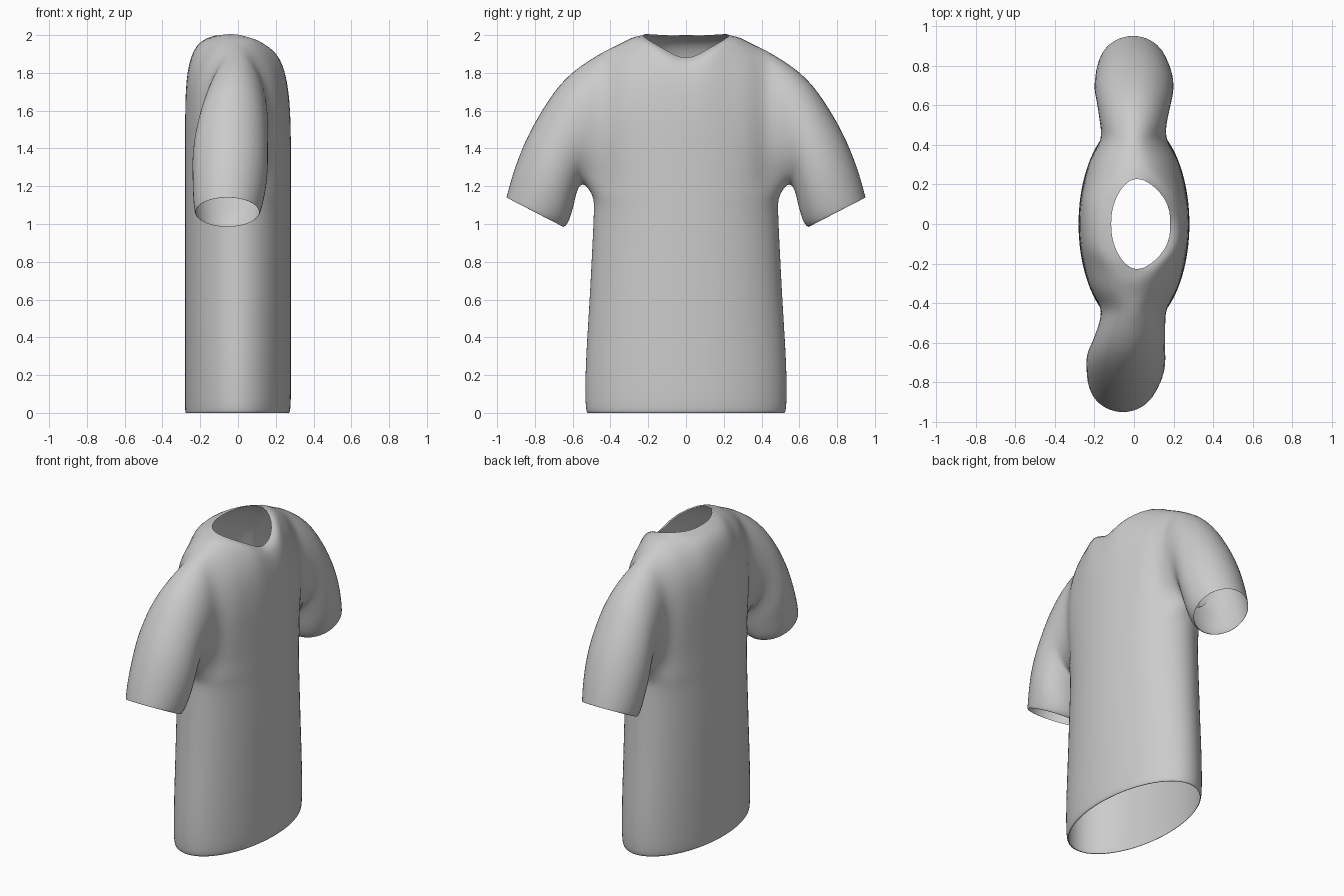
import bpy, bmesh
from math import sin, cos, pi, radians, sqrt
from mathutils import Vector

if "Cube" in bpy.data.objects:
    bpy.data.objects.remove(bpy.data.objects["Cube"])

bm = bmesh.new()


def skin(rows):
    """Quad faces between neighbouring rows of points."""
    vs = [[bm.verts.new(p) for p in r] for r in rows]
    for a, b in zip(vs, vs[1:]):
        for i in range(len(a) - 1):
            bm.faces.new((a[i], a[i + 1], b[i + 1], b[i]))


# Sleeve rings: lower point (y, z), upper point (y, z), half depth, x shift of right and left sleeve
SLEEVE = [
    ((.535, 1.205), (.50, 1.872), .170, -.003, -.012),
    ((.570, 1.190), (.635, 1.770), .185, 0, -.028),
    ((.588, 1.130), (.755, 1.610), .198, 0, -.040),
    ((.603, 1.070), (.848, 1.440), .197, 0, -.043),
    ((.622, 1.015), (.912, 1.275), .187, -.003, -.050),
    ((.640, .990), (.945, 1.160), .175, -.005, -.055),
    ((.650, .985), (.950, 1.140), .168, -.005, -.056),
]
# Torso rings: z, half width, front depth, back depth
TORSO = [(0, .515, .265, .275), (.035, .53, .278, .28), (.25, .53, .28, .28), (.55, .513, .28, .28),
         (.85, .497, .28, .28), (1.06, .488, .28, .28), (1.15, .497, .28, .28)]
# Neckline and shoulder ridge, from the centre outwards
TOP_FRONT = [(.182, 0, 1.88), (.152, .13, 1.935), (.015, .23, 2.0), (0, .33, 1.963), (-.002, .42, 1.919)]
TOP_BACK = [(-.115, 0, 2.0), (-.09, .13, 2.0)] + TOP_FRONT[2:]
BULGE = [0, 0, .02, .08, .22]


def sleeve_ring(s, ring):
    (ly, lz), (uy, uz), t, cr, cl = ring
    out = []
    for i in range(13):
        a = radians(30 * i)
        f = (1 - cos(a)) / 2
        out.append(Vector(((cr if s > 0 else cl) + t * sin(a), s * (ly + (uy - ly) * f), lz + (uz - lz) * f)))
    out[12] = out[0].copy()
    return out


def panel_column(s, k, front):
    """Chest or back column from armpit height up to the neckline or ridge."""
    a = radians(15 * k)
    top = (TOP_FRONT if front else TOP_BACK)[k]
    bx, by = (.28 if front else -.28) * cos(a), .5 * sin(a)
    col = []
    for r in range(6):
        u = (cos(pi / 6) - cos(radians(30 * (r + 1)))) / (cos(pi / 6) + 1)
        g = sqrt(max(0, 1 - u ** (4 if front else 6)))
        x = top[0] + (bx - top[0]) * g
        x *= 1 + BULGE[k] * sin(pi * u)
        col.append(Vector((x, s * (by + (top[1] - by) * u), 1.25 + (top[2] - 1.25) * u)))
    return col


for s in (1, -1):
    rings = [sleeve_ring(s, r) for r in SLEEVE]
    skin(rings)
    seam = rings[0]
    # Front and back panels beside the sleeve seam
    front = [panel_column(s, k, True) for k in range(5)] + [seam[1:7]]
    back = [panel_column(s, k, False) for k in range(5)] + [seam[11:5:-1]]
    skin(front)
    skin(back)
    # Lower torso, front centre round the side to back centre
    rows = []
    for z, b, af, ab in TORSO:
        row = []
        for k in range(13):
            c = cos(radians(15 * k))
            row.append(Vector(((af if c > 0 else ab) * c, s * b * sin(radians(15 * k)) if 0 < k < 12 else 0, z)))
        rows.append(row)
    rows.append([c[0] for c in front] + [seam[0]] + [c[0] for c in reversed(back)])
    skin(rows)

bmesh.ops.remove_doubles(bm, verts=bm.verts[:], dist=.0005)
bmesh.ops.recalc_face_normals(bm, faces=bm.faces[:])
me = bpy.data.meshes.new("shirt")
bm.to_mesh(me)
bm.free()
shirt = bpy.data.objects.new("shirt", me)
bpy.context.collection.objects.link(shirt)
me.polygons.foreach_set("use_smooth", [True] * len(me.polygons))
sub = shirt.modifiers.new("smooth_cloth", 'SUBSURF')
sub.levels = sub.render_levels = 2

# Push the cage out so the smoothed cloth passes through the design points
goal = [v.co.copy() for v in me.vertices]
for _ in range(4):
    ev = shirt.evaluated_get(bpy.context.evaluated_depsgraph_get())
    now = [ev.data.vertices[i].co.copy() for i in range(len(goal))]
    for v, g, n in zip(me.vertices, goal, now):
        v.co += g - n
    me.update()
    shirt.update_tag()
    bpy.context.view_layer.update()
